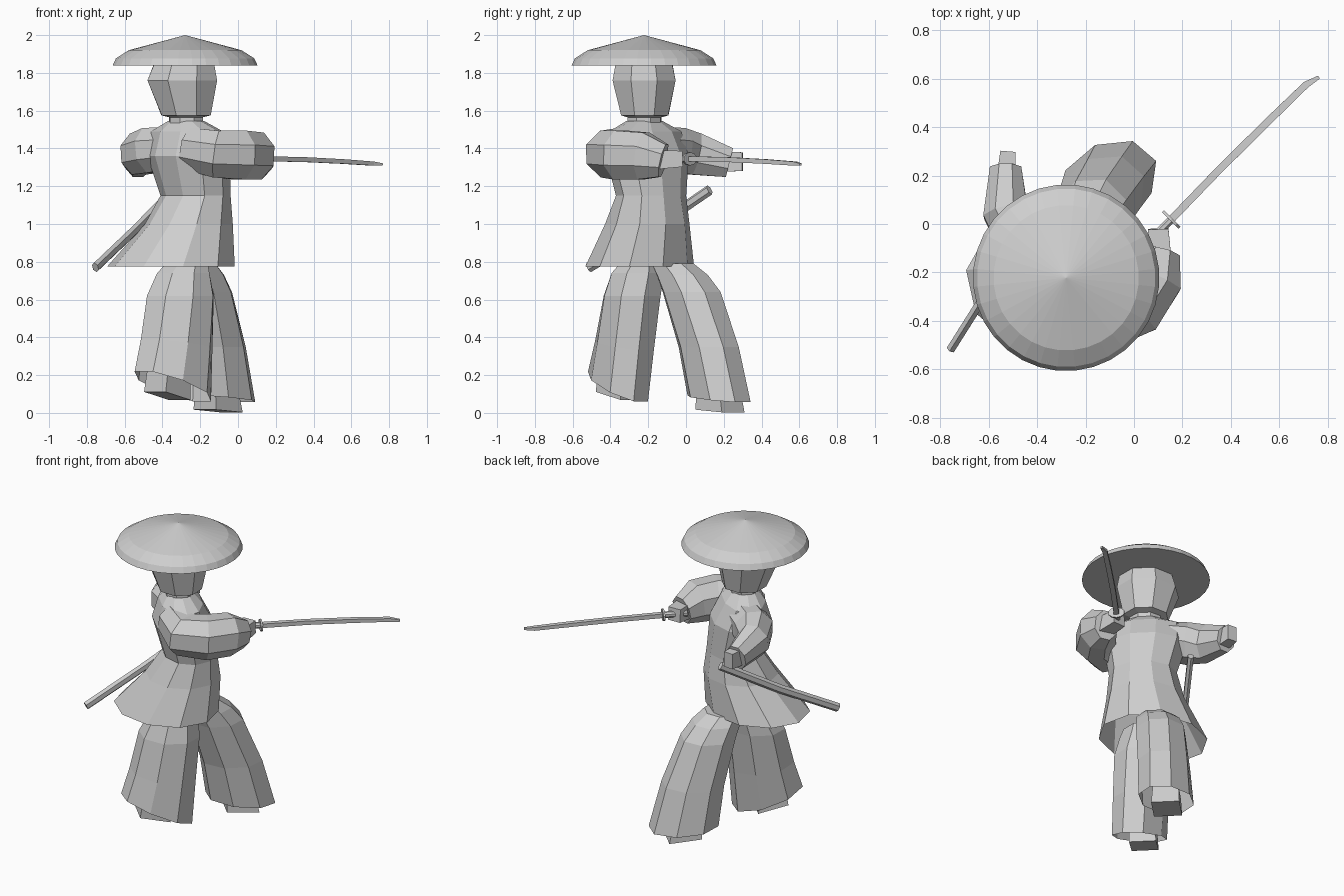
import bpy, bmesh, math
from mathutils import Vector

mat = bpy.data.materials.new("light grey")
mat.diffuse_color = (0.62, 0.62, 0.62, 1)

F = Vector((1, 1, 0)).normalized()    # direction the figure faces
S = Vector((1, -1, 0)).normalized()   # the figure's right
UP = Vector((0, 0, 1))


def loft(name, rings, n, phase=0.5, open_start=False):
    """Skin a list of (centre, half axis a, half axis b) rings and cap the ends."""
    bm = bmesh.new()
    loops = []
    for c, a, b in rings:
        loop = []
        for i in range(n):
            t = 2 * math.pi * (i + phase) / n
            loop.append(bm.verts.new(Vector(c) + a * math.cos(t) + b * math.sin(t)))
        loops.append(loop)
    for lo, hi in zip(loops, loops[1:]):
        for i in range(n):
            j = (i + 1) % n
            bm.faces.new((lo[i], lo[j], hi[j], hi[i]))
    if not open_start:
        bm.faces.new(loops[0])
    bm.faces.new(loops[-1])
    bmesh.ops.remove_doubles(bm, verts=bm.verts, dist=1e-5)
    bmesh.ops.recalc_face_normals(bm, faces=bm.faces)
    me = bpy.data.meshes.new(name)
    bm.to_mesh(me)
    bm.free()
    me.materials.append(mat)
    ob = bpy.data.objects.new(name, me)
    bpy.context.collection.objects.link(ob)
    return ob


def body(name, rows, n, phase=0.5, open_start=False):
    """Level rings: x, y, z, half depth, half width, tilt to the front, stretch along x."""
    rings = []
    for x, y, z, f, s, tilt, k in rows:
        stretch = lambda v: Vector((v.x * (1 + k), v.y * (1 - k), 0))
        rings.append(((x, y, z), stretch(F * f) + UP * tilt, stretch(S * s)))
    loft(name, rings, n, phase, open_start)


def limb(name, rows, n, phase=0.5):
    """Rings square to a path: x, y, z, half width, half height."""
    pts = [Vector(r[:3]) for r in rows]
    rings = []
    for i, r in enumerate(rows):
        d = (pts[min(i + 1, len(pts) - 1)] - pts[max(i - 1, 0)]).normalized()
        side = d.cross(UP).normalized()
        rings.append((pts[i], side * r[3], side.cross(d) * r[4]))
    loft(name, rings, n, phase)


# Straw hat
body("hat", [(-0.28, -0.222, z, r, r, 0, 0) for z, r in
             ((1.84, 0.385), (1.877, 0.368), (1.92, 0.30), (2.0, 0.0001))], 32)

# Head and neck
body("head", [(-0.275, -0.22, 1.50, 0.09, 0.10, 0, 0),
              (-0.275, -0.22, 1.565, 0.09, 0.10, 0, 0),
              (-0.275, -0.218, 1.575, 0.135, 0.14, 0, 0.02),
              (-0.295, -0.222, 1.76, 0.19, 0.19, 0, 0.05),
              (-0.286, -0.222, 1.845, 0.165, 0.17, 0, 0.03),
              (-0.285, -0.222, 1.90, 0.10, 0.10, 0, 0)], 8)

# Coat with flared, open skirt
body("coat", [(-0.355, -0.245, 0.775, 0.305, 0.325, 0, 0.08),
              (-0.26, -0.205, 1.0, 0.225, 0.235, 0, 0.02),
              (-0.225, -0.185, 1.15, 0.165, 0.205, 0, 0),
              (-0.26, -0.205, 1.36, 0.185, 0.25, 0, 0),
              (-0.27, -0.215, 1.49, 0.13, 0.24, 0, 0),
              (-0.275, -0.22, 1.545, 0.08, 0.11, 0, 0)], 10, open_start=True)

# Wide trouser legs, open at the hem
body("rear_trouser_leg", [(-0.345, -0.36, 0.14, 0.21, 0.16, -0.085, 0.12),
                          (-0.325, -0.325, 0.36, 0.195, 0.165, -0.03, 0.10),
                          (-0.305, -0.285, 0.62, 0.18, 0.17, 0, 0.08),
                          (-0.29, -0.255, 0.74, 0.15, 0.15, 0, 0),
                          (-0.27, -0.24, 0.79, 0.12, 0.12, 0, 0)], 8, open_start=True)
body("front_trouser_leg", [(-0.105, 0.175, 0.075, 0.21, 0.165, -0.02, 0.08),
                           (-0.135, 0.12, 0.35, 0.19, 0.16, 0, 0.05),
                           (-0.185, 0.03, 0.64, 0.17, 0.155, 0, 0),
                           (-0.21, -0.02, 0.73, 0.15, 0.14, 0, 0),
                           (-0.23, -0.07, 0.79, 0.12, 0.12, 0, 0)], 8, open_start=True)

# Feet
body("rear_foot", [(-0.375, -0.355, 0.09, 0.13, 0.115, -0.03, 0),
                   (-0.365, -0.35, 0.21, 0.12, 0.11, -0.03, 0)], 4)
body("front_foot", [(-0.105, 0.18, 0.01, 0.14, 0.12, -0.01, 0),
                    (-0.115, 0.17, 0.13, 0.12, 0.11, 0, 0)], 4)

# Sleeves
limb("right_sleeve", [(-0.25, -0.31, 1.40, 0.11, 0.12),
                      (-0.11, -0.40, 1.37, 0.14, 0.135),
                      (0.01, -0.345, 1.365, 0.13, 0.14),
                      (0.09, -0.225, 1.36, 0.12, 0.135),
                      (0.115, -0.12, 1.335, 0.08, 0.095)], 8)
limb("left_sleeve", [(-0.36, -0.12, 1.40, 0.12, 0.12),
                     (-0.46, -0.05, 1.39, 0.125, 0.13),
                     (-0.53, 0.05, 1.37, 0.10, 0.12),
                     (-0.53, 0.23, 1.325, 0.07, 0.085)], 8)

# Hands
limb("right_hand", [(0.105, -0.15, 1.34, 0.07, 0.07),
                    (0.10, -0.02, 1.345, 0.06, 0.06)], 4)
limb("left_hand", [(-0.53, 0.18, 1.33, 0.055, 0.075),
                   (-0.52, 0.30, 1.33, 0.045, 0.07)], 4)

# Sword: grip, guard, and gently curved blade
limb("sword_grip", [(0.05, -0.085, 1.345, 0.018, 0.02),
                    (0.155, 0.02, 1.345, 0.018, 0.02)], 8)
limb("sword_guard", [(0.15, 0.015, 1.345, 0.05, 0.035),
                     (0.158, 0.023, 1.345, 0.05, 0.035)], 10)
limb("sword_blade", [(0.155, 0.02, 1.345, 0.022, 0.019),
                     (0.35, 0.222, 1.341, 0.022, 0.018),
                     (0.55, 0.42, 1.331, 0.022, 0.017),
                     (0.71, 0.575, 1.32, 0.02, 0.015),
                     (0.763, 0.606, 1.315, 0.01, 0.009)], 4)

# Scabbard on the left hip
limb("scabbard", [(-0.755, -0.515, 0.77, 0.02, 0.028),
                  (-0.55, -0.19, 0.965, 0.02, 0.028),
                  (-0.34, 0.125, 1.18, 0.02, 0.028)], 6)
